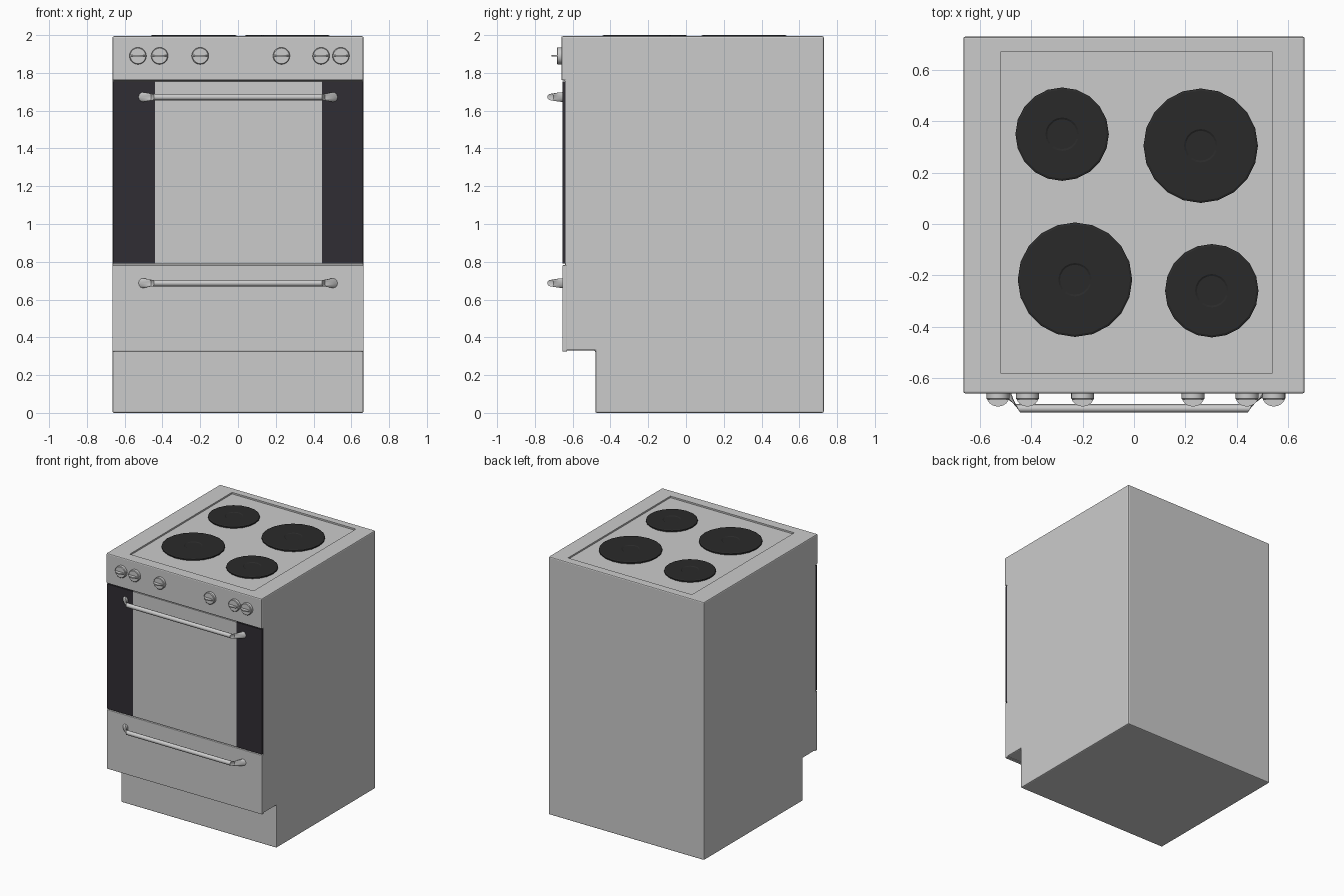
import bpy, bmesh, math
from mathutils import Vector, Matrix

if "Cube" in bpy.data.objects:
    bpy.data.objects.remove(bpy.data.objects["Cube"])


def material(name, rgb):
    m = bpy.data.materials.new(name)
    m.diffuse_color = (*rgb, 1)
    m.use_nodes = True
    m.node_tree.nodes["Principled BSDF"].inputs["Base Color"].default_value = m.diffuse_color
    return m


GLASS = material("dark_glass", (0.03, 0.027, 0.034))
IRON = material("cast_iron", (0.023, 0.023, 0.023))


def finish(name, bm, mat=None, bevel=0, smooth=False):
    bmesh.ops.recalc_face_normals(bm, faces=bm.faces)
    me = bpy.data.meshes.new(name)
    bm.to_mesh(me)
    bm.free()
    ob = bpy.data.objects.new(name, me)
    bpy.context.collection.objects.link(ob)
    if mat:
        me.materials.append(mat)
    if bevel:
        b = ob.modifiers.new("bevel", 'BEVEL')
        b.width, b.segments, b.limit_method = bevel, 2, 'ANGLE'
    if smooth:
        bpy.ops.object.select_all(action='DESELECT')
        bpy.context.view_layer.objects.active = ob
        ob.select_set(True)
        bpy.ops.object.shade_smooth_by_angle(angle=math.radians(40))
    return ob


def box(name, x, y, z, mat=None, bevel=0):
    bm = bmesh.new()
    bmesh.ops.create_cube(bm, size=1)
    for v in bm.verts:
        v.co = [(lo + hi) / 2 + c * (hi - lo) for c, (lo, hi) in zip(v.co, (x, y, z))]
    return finish(name, bm, mat, bevel)


def extrude(name, pts, vec, bevel=0, smooth=False):
    bm = bmesh.new()
    f = bm.faces.new([bm.verts.new(p) for p in pts])
    r = bmesh.ops.extrude_face_region(bm, geom=[f], use_keep_orig=True)
    bmesh.ops.translate(bm, vec=vec, verts=[v for v in r["geom"] if isinstance(v, bmesh.types.BMVert)])
    return finish(name, bm, None, bevel, smooth)


def skin(name, rings, mat=None, smooth=False):
    """Closed tube through equal-length rings of points."""
    bm = bmesh.new()
    vs = [[bm.verts.new(p) for p in ring] for ring in rings]
    n = len(vs[0])
    for a, b in zip(vs, vs[1:]):
        for i in range(n):
            j = (i + 1) % n
            bm.faces.new((a[i], a[j], b[j], b[i]))
    bm.faces.new(vs[0])
    bm.faces.new(vs[-1])
    return finish(name, bm, mat, 0, smooth)


def ring(c, u, w, n):
    c, u, w = Vector(c), Vector(u), Vector(w)
    return [c + u * math.cos(2 * math.pi * i / n) + w * math.sin(2 * math.pi * i / n) for i in range(n)]


# cabinet with toe recess and overhanging control panel
W = 0.665
profile = [(0.73, 0), (0.73, 1.994), (-0.66, 1.994), (-0.66, 1.76),
           (-0.64, 1.76), (-0.64, 0.33), (-0.48, 0.33), (-0.48, 0)]
body = extrude("cabinet", [(-W, y, z) for y, z in profile], (2 * W, 0, 0), 0.008)

# sunken hob surface
cutter = box("hob_recess_cutter", (-0.52, 0.54), (-0.58, 0.67), (1.982, 2.1))
cutter.hide_render = True
cutter.hide_set(True)
cut = body.modifiers.new("hob_recess", 'BOOLEAN')
cut.operation, cut.object, cut.solver = 'DIFFERENCE', cutter, 'EXACT'

# hot plates with a dished centre
for i, (x, y, r) in enumerate([(-0.28, 0.35, 0.182), (0.26, 0.305, 0.223),
                               (-0.23, -0.217, 0.223), (0.303, -0.26, 0.182)]):
    lathe = [(r - 0.008, 1.98), (r - 0.008, 1.986), (r, 1.988), (r, 1.996), (r - 0.008, 2.0),
             (0.065, 2.0), (0.058, 1.996), (0.01, 1.996)]
    skin(f"hot_plate_{i + 1}", [ring((x, y, z), (q, 0, 0), (0, q, 0), 20) for q, z in lathe], IRON)

# oven door: centre panel and dark glass sides
box("oven_door_panel", (-0.44, 0.445), (-0.655, -0.63), (0.79, 1.755))
box("door_glass_left", (-0.663, -0.44), (-0.655, -0.63), (0.79, 1.755), GLASS)
box("door_glass_right", (0.445, 0.663), (-0.655, -0.63), (0.79, 1.755), GLASS)

# storage drawer
box("drawer_front", (-W, W), (-0.655, -0.63), (0.325, 0.782), None, 0.004)

# handles: flared feet and a straight bar
for name, z in (("oven_handle", 1.672), ("drawer_handle", 0.687)):
    half = [((0.507, -0.65, z), (0.025, 0, 0), 0.026),
            ((0.492, -0.675, z), (0.022, 0.008, 0), 0.024),
            ((0.452, -0.718, z), (0.008, 0.016, 0), 0.017)]
    rings = [ring((-c[0], c[1], c[2]), (-u[0], u[1], 0), (0, 0, h), 12) for c, u, h in half]
    # right half mirrored in reverse with matching point order
    rings = [[Vector((-p.x, p.y, p.z)) for p in r] for r in rings]
    left = [[Vector((-p.x, p.y, p.z)) for p in r] for r in rings]
    skin(name, left + rings[::-1], None, True)

# control knobs: round base plus half-disc grip
for i, x in enumerate((-0.53, -0.415, -0.2, 0.23, 0.44, 0.545)):
    z, r = 1.89, 0.045
    skin(f"knob_{i + 1}", [ring((x, y, z), (q, 0, 0), (0, 0, q), 20)
                           for q, y in ((r, -0.655), (r, -0.68), (r - 0.004, -0.684))], None, True)
    arc = [(x + r * math.cos(a), -0.67 - 0.041 * math.sin(a), z - 0.004)
           for a in (math.pi * k / 12 for k in range(13))]
    extrude(f"knob_grip_{i + 1}", arc, (0, 0, 0.008), 0, True)
